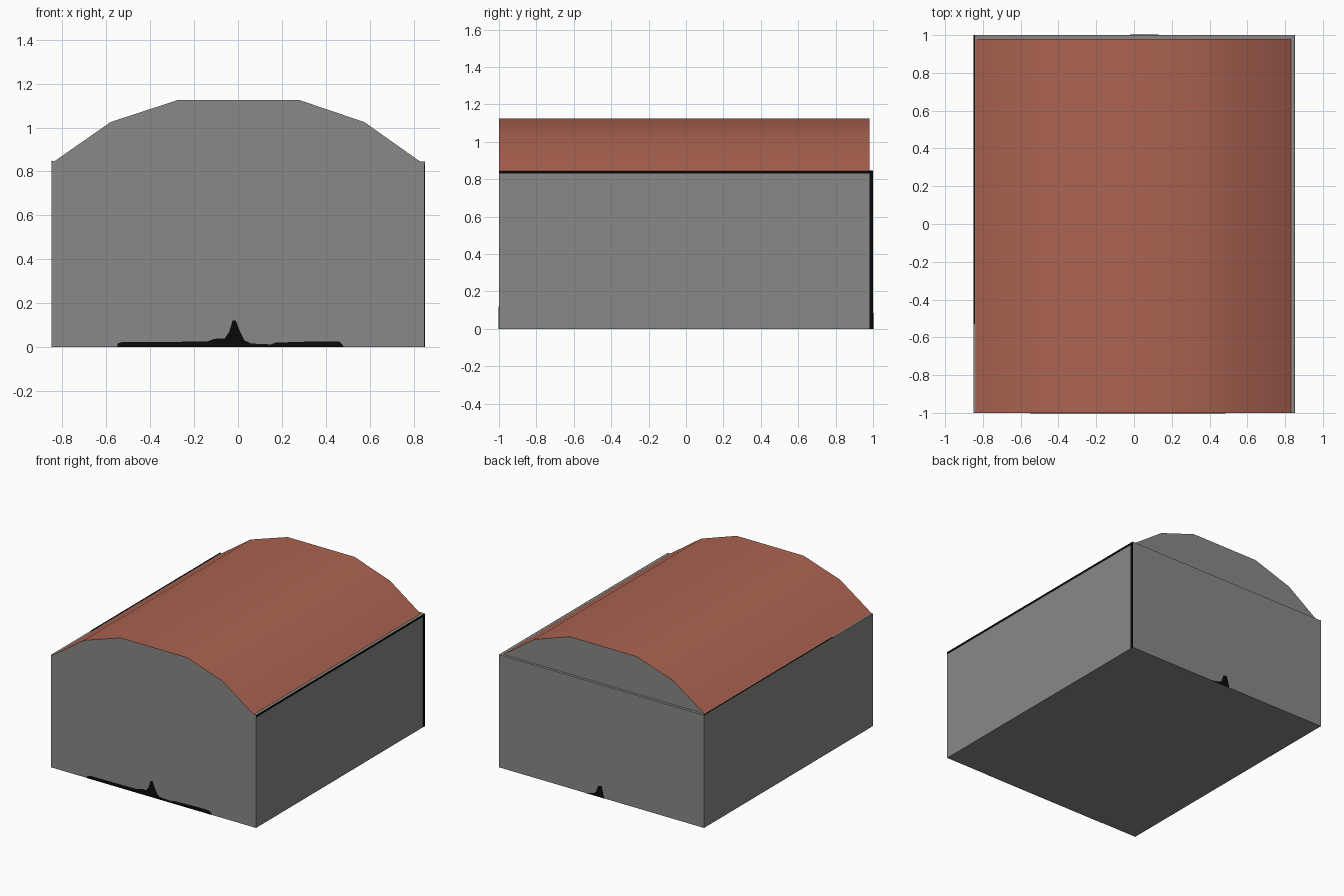
import bpy, bmesh, math
from mathutils import Vector

if "Cube" in bpy.data.objects:
    bpy.data.objects.remove(bpy.data.objects["Cube"])


def material(name, rgb):
    m = bpy.data.materials.new(name)
    m.diffuse_color = (*rgb, 1)
    m.use_nodes = True
    m.node_tree.nodes["Principled BSDF"].inputs["Base Color"].default_value = m.diffuse_color
    return m


GREY = material("concrete grey", (0.25, 0.25, 0.242))
RED = material("roof red", (0.41, 0.125, 0.083))
BLACK = material("soot black", (0.003, 0.003, 0.003))


def prism(name, pts, y0, y1, mats):
    """Extrude an x-z outline along y."""
    bm = bmesh.new()
    face = bm.faces.new([bm.verts.new((x, y0, z)) for x, z in pts])
    out = bmesh.ops.extrude_face_region(bm, geom=[face])["geom"]
    moved = [v for v in out if isinstance(v, bmesh.types.BMVert)]
    bmesh.ops.translate(bm, verts=moved, vec=(0, y1 - y0, 0))
    bmesh.ops.recalc_face_normals(bm, faces=bm.faces)
    me = bpy.data.meshes.new(name)
    bm.to_mesh(me)
    bm.free()
    for m in mats:
        me.materials.append(m)
    ob = bpy.data.objects.new(name, me)
    bpy.context.collection.objects.link(ob)
    return ob


def box(name, x0, x1, y0, y1, z0, z1, mat):
    return prism(name, [(x0, z0), (x1, z0), (x1, z1), (x0, z1)], y0, y1, [mat])


TOP = 0.845

# walls
box("walls", -0.85, 0.85, -1, 1, 0, TOP, GREY)

# faceted barrel roof: red smooth skin, flat grey gables
arch = [(-0.838, TOP), (-0.58, 1.025), (-0.275, 1.125),
        (0.28, 1.125), (0.575, 1.025), (0.83, TOP)]
roof = prism("barrel_roof", arch, -1, 0.98, [GREY, RED])
for p in roof.data.polygons:
    skin = p.normal.z > 0.1
    p.material_index = 1 if skin else 0
    p.use_smooth = skin
for e in roof.data.edges:  # crisp gable rims
    a, b = (roof.data.vertices[i].co for i in e.vertices)
    e.use_edge_sharp = abs(a.y - b.y) < 0.01

# dark stains at the foot of the front and back walls
T = 0.002
front = [(-0.55, 0), (-0.55, 0.015), (-0.53, 0.022), (-0.14, 0.025),
         (-0.11, 0.037), (-0.06, 0.04), (-0.04, 0.07), (-0.025, 0.12),
         (-0.01, 0.12), (0.01, 0.07), (0.03, 0.03), (0.06, 0.016),
         (0.15, 0.012), (0.17, 0.02), (0.36, 0.026), (0.46, 0.026), (0.485, 0)]
back = [(0.13, 0), (0.07, 0.015), (0.045, 0.03), (0.03, 0.08),
        (0.0, 0.085), (-0.02, 0)]
prism("front_stain", front, -1 - T, -1, [BLACK])
prism("back_stain", back, 1, 1 + T, [BLACK])

# dark trim along the eaves and the rear right corner
box("right_eave_trim", 0.85, 0.85 + T, -1, 1, 0.83, TOP, BLACK)
box("right_corner_trim", 0.85, 0.85 + T, 0.98, 1, 0, 0.83, BLACK)
box("left_eave_trim", -0.85, -0.842, -0.53, 1, TOP, TOP + T, BLACK)
